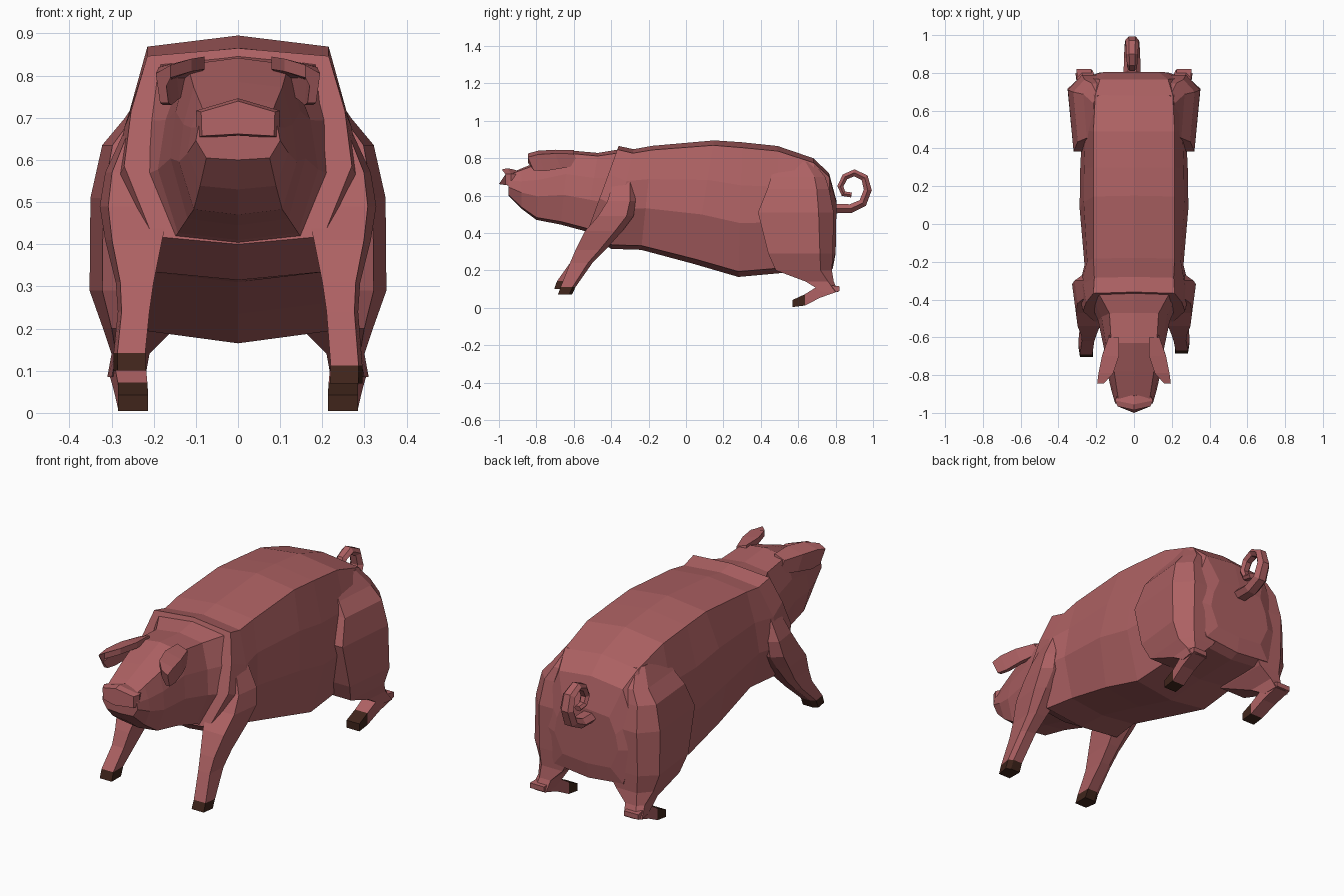
import bpy, bmesh, math

if "Cube" in bpy.data.objects:
    bpy.data.objects.remove(bpy.data.objects["Cube"])


def material(name, rgb):
    m = bpy.data.materials.new(name)
    m.diffuse_color = (*rgb, 1)
    m.use_nodes = True
    m.node_tree.nodes["Principled BSDF"].inputs["Base Color"].default_value = m.diffuse_color
    return m


SKIN = material("skin", (0.42, 0.12, 0.125))
HOOF = material("hoof", (0.05, 0.018, 0.011))


def loft(name, rings, mat=SKIN):
    """Skin a list of equal-length point rings and cap both ends."""
    bm = bmesh.new()
    vs = [[bm.verts.new(p) for p in r] for r in rings]
    n = len(vs[0])
    for a, b in zip(vs, vs[1:]):
        for i in range(n):
            j = (i + 1) % n
            bm.faces.new((a[i], a[j], b[j], b[i]))
    bm.faces.new(vs[0])
    bm.faces.new(vs[-1])
    bmesh.ops.recalc_face_normals(bm, faces=bm.faces)
    me = bpy.data.meshes.new(name)
    bm.to_mesh(me)
    bm.free()
    me.materials.append(mat)
    ob = bpy.data.objects.new(name, me)
    bpy.context.collection.objects.link(ob)
    return ob


def trunk_ring(yt, yb, zt, zb, wt, wm):
    """Ten-sided cross-section, slanted from (yt, zt) down to (yb, zb)."""
    half = [(0, 0), (wt, .04), (wt * .3 + wm * .7, .32), (wm, .6), (wm * .75, .96), (0, 1)]
    pts = half + [(-x, f) for x, f in half[-2:0:-1]]
    return [(x, yt + (yb - yt) * f, zt + (zb - zt) * f) for x, f in pts]


# Body
loft("body", [trunk_ring(*s) for s in [
    (-.36, -.53, .865, .40, .215, .27),
    (-.28, -.40, .848, .315, .21, .295),
    (-.18, -.24, .866, .31, .215, .262),
    (.15, .04, .895, .235, .215, .288),
    (.30, .28, .885, .165, .215, .285),
    (.49, .50, .865, .185, .215, .275),
    (.68, .74, .80, .19, .205, .30),
    (.765, .785, .72, .21, .18, .26),
    (.805, .80, .57, .29, .13, .18)]])

# Head and neck
loft("head", [trunk_ring(*s) for s in [
    (-.95, -.95, .715, .60, .08, .10),
    (-.88, -.88, .745, .53, .09, .12),
    (-.78, -.80, .785, .47, .105, .14),
    (-.63, -.67, .842, .445, .12, .16),
    (-.47, -.54, .828, .41, .13, .19),
    (-.34, -.44, .85, .36, .20, .24)]])

# Snout
def snout_ring(dy, s):
    pts = [(0, .742, -.985), (.092, .715, -.965), (.09, .655, -.965),
           (0, .66, -1), (-.09, .655, -.965), (-.092, .715, -.965)]
    return [(x * s, y + dy, .69 + (z - .69) * s) for x, z, y in pts]

loft("snout", [snout_ring(0, .95), snout_ring(.03, 1.08), snout_ring(.075, .9)])


def slab(side, z, x0, x1, y0, y1):
    """Five-sided level section with a chamfered outer rear corner."""
    c = (x1 - x0) * .3
    return [(side * x, y, z) for x, y in [
        (x0, y0), (x1 - c * .4, y0), (x1, y1 - (y1 - y0) * .2), (x1 - c, y1), (x0, y1)]]


def upright(side, y, x0, x1, z0, z1):
    """Four-sided section facing along y."""
    return [(side * x, y, z) for x, z in [(x0, z0), (x1, z0), (x1, z1), (x0, z1)]]


for side, label in ((1, "right"), (-1, "left")):
    # Front leg: the left one is lifted a little
    dy, dz = (0, 0) if side > 0 else (-.02, .03)
    ankle = slab(side, .112 + dz, .22, .295, -.67 + dy, -.59 + dy)
    loft(label + "_front_leg", [
        slab(side, .70, .19, .255, -.38, -.28),
        slab(side, .57, .18, .315, -.42, -.27),
        slab(side, .49, .16, .328, -.47, -.28),
        slab(side, .41, .18, .315, -.54, -.34),
        slab(side, .31, .20, .29, -.59, -.43),
        slab(side, .24, .21, .285, -.62, -.50),
        ankle], ankle and SKIN)
    loft(label + "_front_hoof", [
        ankle, slab(side, .07 + dz, .218, .295, -.685 + dy, -.61 + dy)], HOOF)

    # Hind thigh down to the hock
    loft(label + "_hind_thigh", [slab(side, *s) for s in [
        (.78, .14, .215, .475, .68),
        (.70, .12, .268, .455, .745),
        (.635, .12, .322, .435, .765),
        (.51, .10, .35, .385, .79),
        (.29, .10, .352, .44, .785),
        (.20, .15, .32, .48, .78),
        (.14, .21, .30, .64, .79),
        (.085, .22, .31, .73, .815)]])

    # Hind foot lying forward
    toe = upright(side, .635, .215, .285, .012, .072)
    loft(label + "_hind_foot", [
        upright(side, .82, .225, .305, .09, .115),
        upright(side, .72, .22, .295, .055, .125), toe])
    loft(label + "_hind_hoof", [toe, upright(side, .57, .213, .285, .004, .042)], HOOF)

    # Folded ear
    def ear_ring(y, inner, outer, top, drop):
        return [(side * x, y + k, z) for x, z, k in [
            (inner, top, 0), (outer, top - .02, 0), (outer - .01, top - drop, .03),
            (outer - .03, top - drop, .03), (outer - .025, top - .05, 0),
            (inner, top - .03, 0)]]

    loft(label + "_ear", [
        ear_ring(-.60, .08, .135, .843, .08),
        ear_ring(-.70, .08, .170, .845, .10),
        ear_ring(-.79, .11, .188, .84, .11),
        ear_ring(-.845, .16, .195, .825, .09)])

# Curled tail
path = [(.77, .53), (.88, .53), (.945, .56), (.972, .63), (.955, .695), (.90, .722),
        (.85, .70), (.825, .65), (.842, .61), (.885, .603)]
rings = []
for i, (y, z) in enumerate(path):
    a, b = path[max(i - 1, 0)], path[min(i + 1, len(path) - 1)]
    t = math.atan2(b[1] - a[1], b[0] - a[0])
    w, h = .046 - .003 * i, .029 - .0015 * i
    rings.append([(-.01 + w * math.cos(k * math.pi / 3),
                   y - math.sin(t) * h * math.sin(k * math.pi / 3),
                   z + math.cos(t) * h * math.sin(k * math.pi / 3)) for k in range(6)])
loft("tail", rings)
